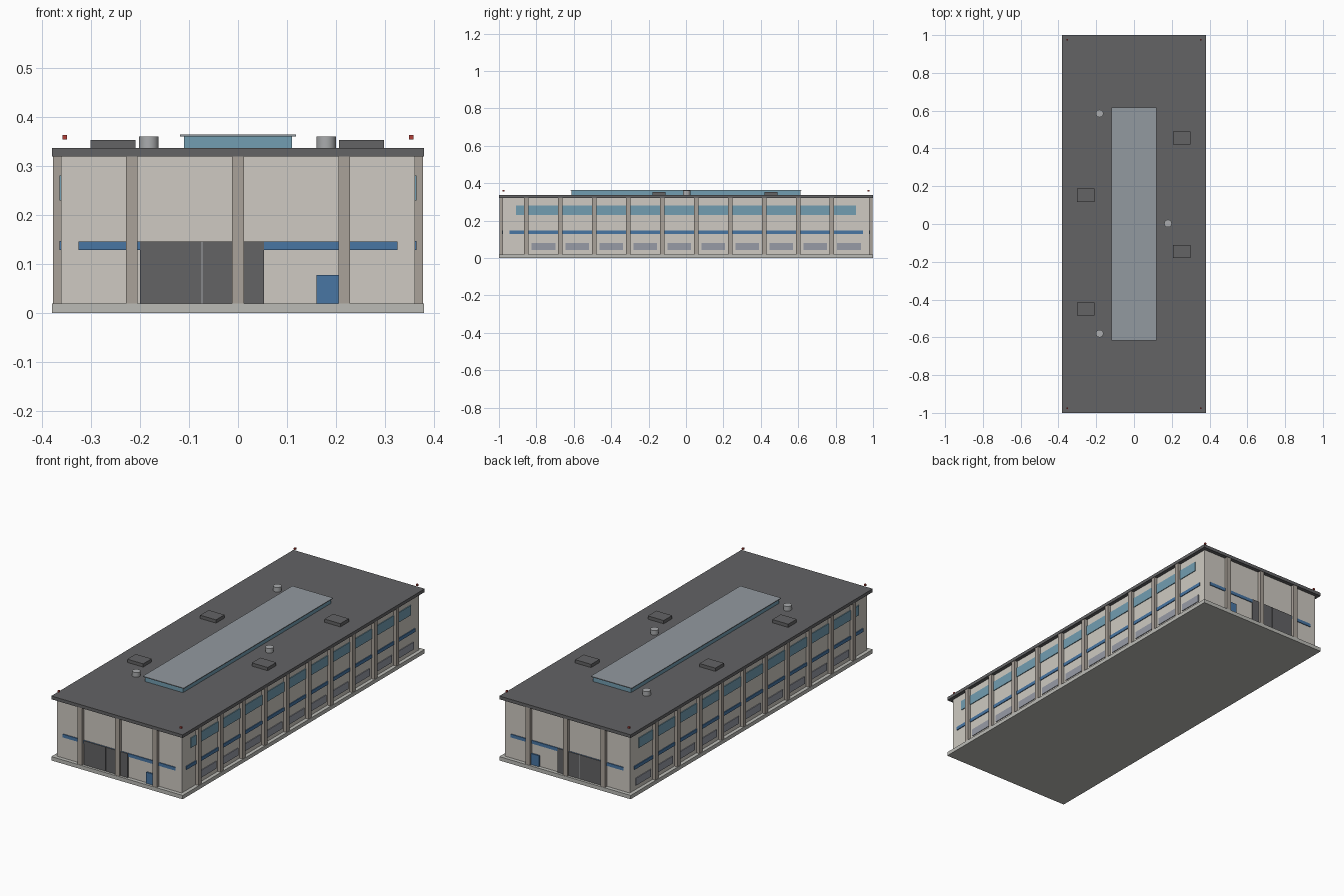
import bpy

if "Cube" in bpy.data.objects:
    bpy.data.objects.remove(bpy.data.objects["Cube"])


def mat(name, r, g, b):
    m = bpy.data.materials.new(name)
    m.diffuse_color = (r, g, b, 1)
    m.use_nodes = True
    m.node_tree.nodes["Principled BSDF"].inputs["Base Color"].default_value = m.diffuse_color
    return m


WALL = mat("wall_cream", 0.62, 0.59, 0.54)
PILLAR = mat("pillar_taupe", 0.40, 0.36, 0.32)
CONCRETE = mat("concrete", 0.50, 0.50, 0.47)
DARK = mat("dark_grey", 0.125, 0.125, 0.13)
BLUE = mat("blue", 0.065, 0.18, 0.37)
GLASS = mat("glass", 0.17, 0.34, 0.44)
PANE = mat("lower_glass", 0.31, 0.33, 0.38)
CAP = mat("skylight_cap", 0.29, 0.32, 0.35)
METAL = mat("metal", 0.40, 0.41, 0.42)
RED = mat("red", 0.45, 0.05, 0.04)


def box(name, x, y, z, material):
    """Box from (min, max) pairs on each axis."""
    lo, hi = zip(*(sorted(p) for p in (x, y, z)))
    bpy.ops.mesh.primitive_cube_add(size=1, location=[(a + b) / 2 for a, b in zip(lo, hi)])
    ob = bpy.context.object
    ob.name = name
    ob.scale = [b - a for a, b in zip(lo, hi)]
    bpy.ops.object.transform_apply(location=False, rotation=False, scale=True)
    ob.data.materials.append(material)
    return ob


WX, WY = 0.361, 0.98      # wall faces
FLOOR, EAVE, ROOF = 0.02, 0.32, 0.337

# main masses
box("base_slab", (-0.38, 0.38), (-1, 1), (0, FLOOR), CONCRETE)
box("hall_walls", (-WX, WX), (-WY, WY), (FLOOR, EAVE), WALL)
box("roof_slab", (-0.38, 0.38), (-1, 1), (EAVE, ROOF), DARK)

# long sides: pilasters, glazing and stripe
for s in (-1, 1):
    for i in range(10):
        y = -0.853 + i * 0.1815
        box("side_pilaster", (s * (WX - 0.005), s * 0.378), (y - 0.012, y + 0.012),
            (FLOOR, EAVE), PILLAR)
        box("lower_window", (s * (WX - 0.005), s * (WX + 0.004)), (y + 0.028, y + 0.154),
            (0.042, 0.08), PANE)
    box("upper_glazing", (s * (WX - 0.005), s * (WX + 0.004)), (-0.91, 0.91), (0.23, 0.281), GLASS)
    box("side_stripe", (s * (WX - 0.005), s * (WX + 0.004)), (-0.945, 0.945), (0.129, 0.147), BLUE)

# short ends: pilasters, stripe and doors
for s in (-1, 1):
    for x in (-0.217, 0, 0.217):
        box("end_pilaster", (x - 0.012, x + 0.012), (s * (WY - 0.005), s * 0.998),
            (FLOOR, EAVE), PILLAR)
    box("end_stripe", (-0.326, 0.326), (s * (WY - 0.005), s * (WY + 0.004)), (0.129, 0.146), BLUE)
    for x in (-0.2, -0.072):
        box("loading_door", (x, x + 0.125), (s * (WY - 0.005), s * (WY + 0.007)),
            (FLOOR, 0.146), DARK)
    box("loading_door_gap", (-0.075, -0.072), (s * (WY - 0.005), s * (WY + 0.005)),
        (FLOOR, 0.146), METAL)
    box("staff_door", (0.16, 0.205), (s * (WY - 0.005), s * (WY + 0.007)), (FLOOR, 0.078), BLUE)

# skylight
box("skylight_glass", (-0.11, 0.11), (-0.612, 0.612), (ROOF, 0.362), GLASS)
box("skylight_cap", (-0.118, 0.118), (-0.618, 0.618), (0.361, 0.365), CAP)

# rooftop units
for x, y in ((-0.255, -0.45), (0.252, -0.145), (-0.255, 0.152), (0.252, 0.455)):
    box("roof_unit", (x - 0.046, x + 0.046), (y - 0.035, y + 0.035), (ROOF, 0.354), DARK)

# round vents
for x, y in ((-0.182, 0.585), (0.18, 0.003), (-0.182, -0.58)):
    bpy.ops.mesh.primitive_cylinder_add(vertices=24, radius=0.02, depth=0.024,
                                        location=(x, y, ROOF + 0.012))
    vent = bpy.context.object
    vent.name = "roof_vent"
    vent.data.materials.append(METAL)
    bpy.ops.object.shade_smooth_by_angle()

# corner warning lights
for x in (-0.354, 0.354):
    for y in (-0.976, 0.976):
        box("corner_light", (x - 0.0045, x + 0.0045), (y - 0.0045, y + 0.0045),
            (0.355, 0.364), RED)
